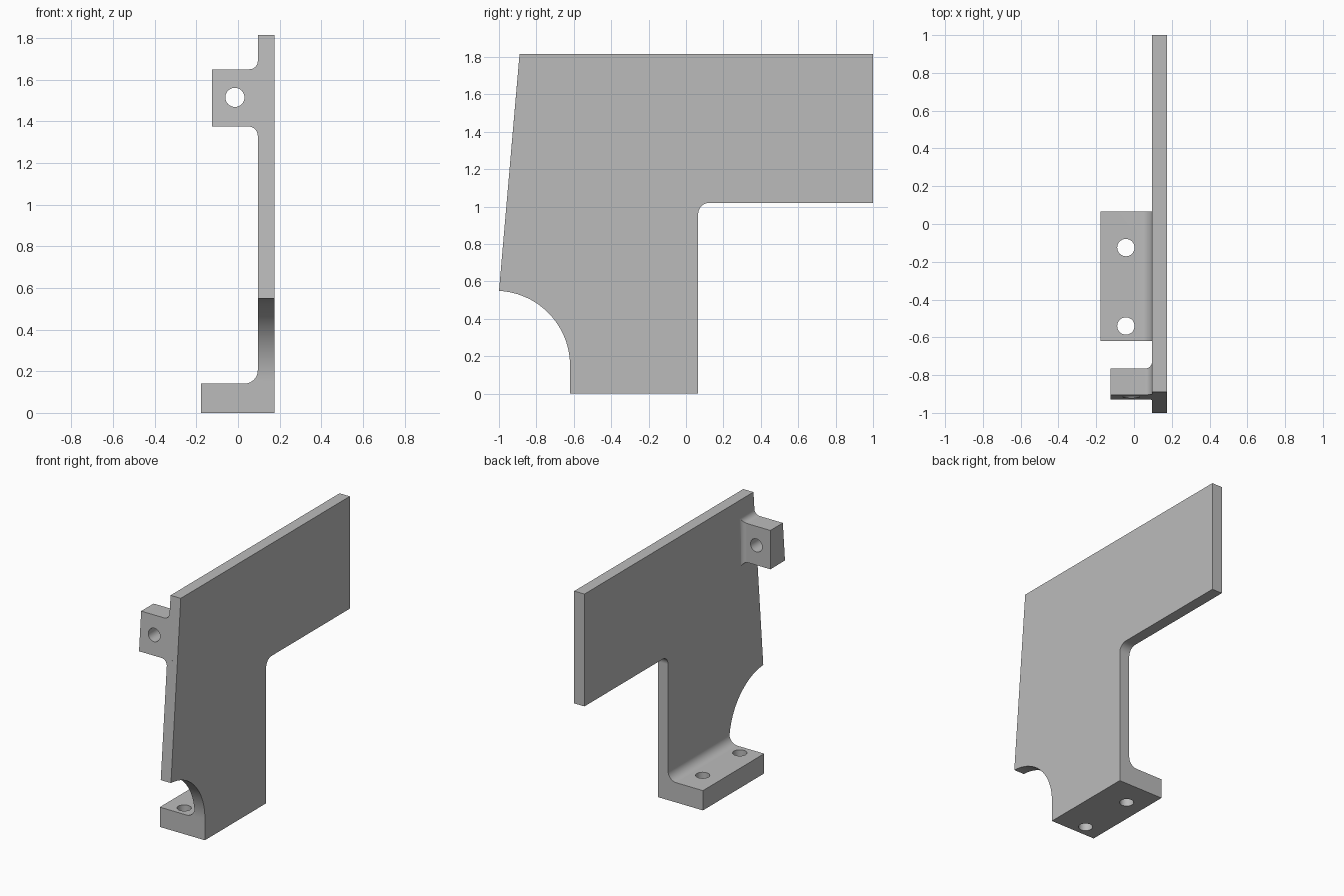
import bpy, bmesh
from math import cos, sin, radians

cube = bpy.data.objects.get("Cube")
if cube:
    bpy.data.objects.remove(cube, do_unlink=True)

grey = bpy.data.materials.new("plain grey")
grey.use_nodes = True
grey.diffuse_color = (0.5, 0.5, 0.5, 1)
grey.node_tree.nodes["Principled BSDF"].inputs["Base Color"].default_value = (0.5, 0.5, 0.5, 1)

INNER, OUTER, JOIN = 0.095, 0.175, 0.135   # plate faces and overlap depth


def arc(cx, cy, r, start, end, n=10):
    angles = [radians(start + (end - start) * i / n) for i in range(n + 1)]
    return [(cx + r * cos(a), cy + r * sin(a)) for a in angles]


def prism(name, profile, axis, lo, hi):
    """Extrude a 2D profile along one axis."""
    place = {"x": lambda u, v, d: (d, u, v),
             "y": lambda u, v, d: (u, d, v),
             "z": lambda u, v, d: (u, v, d)}[axis]
    bm = bmesh.new()
    rings = [[bm.verts.new(place(u, v, d)) for u, v in profile] for d in (lo, hi)]
    for ring in rings:
        bm.faces.new(ring)
    n = len(profile)
    for i in range(n):
        j = (i + 1) % n
        bm.faces.new((rings[0][i], rings[0][j], rings[1][j], rings[1][i]))
    bmesh.ops.recalc_face_normals(bm, faces=bm.faces)
    mesh = bpy.data.meshes.new(name)
    bm.to_mesh(mesh)
    bm.free()
    mesh.materials.append(grey)
    obj = bpy.data.objects.new(name, mesh)
    bpy.context.collection.objects.link(obj)
    return obj


def activate(obj):
    bpy.ops.object.select_all(action="DESELECT")
    obj.select_set(True)
    bpy.context.view_layer.objects.active = obj


def combine(target, other, operation):
    activate(target)
    mod = target.modifiers.new("combine", "BOOLEAN")
    mod.operation, mod.solver, mod.object = operation, "EXACT", other
    bpy.ops.object.modifier_apply(modifier=mod.name)
    bpy.data.objects.remove(other, do_unlink=True)


def drill(target, axis, u, v, lo, hi):
    combine(target, prism("drill", arc(u, v, 0.046, 0, 348.75, 31), axis, lo, hi), "DIFFERENCE")


# Upright plate with slanted front edge, round notch and filleted inner corner
plate = prism("bracket_plate",
              [(-0.89, 1.815), (1, 1.815), (1, 1.02)]
              + arc(0.125, 0.96, 0.06, 90, 180)
              + [(0.065, 0), (-0.62, 0)]
              + arc(-1.02, 0.15, 0.4, 0, 87.1, 24),
              "x", INNER, OUTER)

# Foot flange with a fillet into the plate and two screw holes
foot = prism("foot_flange",
             [(-0.178, 0), (JOIN, 0), (JOIN, 0.205)]
             + arc(0.03, 0.205, 0.065, 0, -90)
             + [(-0.178, 0.14)],
             "y", -0.62, 0.065)
for y in (-0.125, -0.54):
    drill(foot, "z", -0.043, y, -0.1, 0.3)

# Upper lug: flared in front profile, filleted behind, front follows the slant
lug = prism("upper_lug",
            [(-0.125, 1.375)]
            + arc(0.05, 1.33, 0.045, 90, 0)
            + [(JOIN, 1.33), (JOIN, 1.69)]
            + arc(0.055, 1.69, 0.04, 0, -90)
            + [(-0.125, 1.65)],
            "y", -1.1, -0.6)
depth = prism("lug_depth",
              [(-0.3, -1), (JOIN, -1), (JOIN, -0.73)]
              + arc(0.06, -0.73, 0.035, 0, -90)
              + [(-0.3, -0.765)],
              "z", 1.2, 1.8)
for v in depth.data.vertices:
    if v.co.y < -0.9:
        v.co.y = -1 + (v.co.z - 0.55) * 0.11 / 1.265
combine(lug, depth, "INTERSECT")
drill(lug, "y", -0.015, 1.515, -1.1, -0.6)

# Join into one solid bracket
combine(plate, foot, "UNION")
combine(plate, lug, "UNION")
activate(plate)
bpy.ops.object.shade_smooth_by_angle(angle=radians(30))
weighted = plate.modifiers.new("clean shading", "WEIGHTED_NORMAL")
weighted.keep_sharp = True
